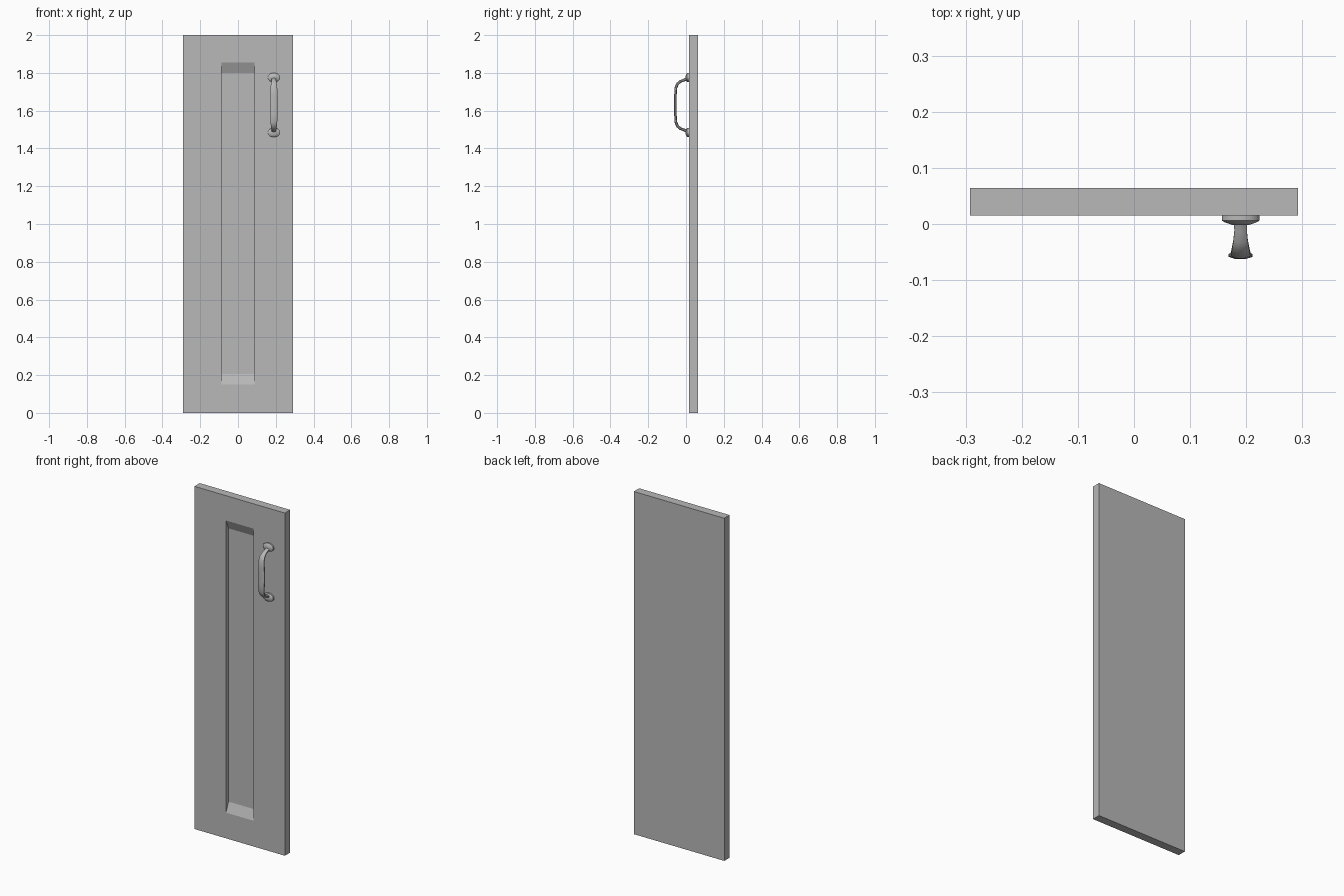
import bpy, bmesh
from math import sin, cos, pi
from mathutils import Vector

cube = bpy.data.objects.get("Cube")
if cube:
    bpy.data.objects.remove(cube, do_unlink=True)

grey = bpy.data.materials.new("plain grey")
grey.use_nodes = True
grey.diffuse_color = (0.48, 0.48, 0.48, 1)
grey.node_tree.nodes["Principled BSDF"].inputs["Base Color"].default_value = grey.diffuse_color


def loft(name, rings, smooth=False):
    """Join closed rings of points in order and cap both ends."""
    bm = bmesh.new()
    loops = [[bm.verts.new(p) for p in ring] for ring in rings]
    n = len(loops[0])
    for a, b in zip(loops, loops[1:]):
        for i in range(n):
            j = (i + 1) % n
            bm.faces.new((a[i], a[j], b[j], b[i]))
    bm.faces.new(loops[0])
    bm.faces.new(loops[-1])
    bmesh.ops.recalc_face_normals(bm, faces=bm.faces)
    mesh = bpy.data.meshes.new(name)
    bm.to_mesh(mesh)
    bm.free()
    mesh.materials.append(grey)
    obj = bpy.data.objects.new(name, mesh)
    bpy.context.collection.objects.link(obj)
    if smooth:
        bpy.ops.object.select_all(action='DESELECT')
        obj.select_set(True)
        bpy.context.view_layer.objects.active = obj
        bpy.ops.object.shade_smooth_by_angle(angle=0.6)
    return obj


def rectangle(half_width, y, low, high):
    return [(-half_width, y, low), (half_width, y, low),
            (half_width, y, high), (-half_width, y, high)]


def ellipse(centre, u, v, sides):
    return [centre + u * cos(2 * pi * (i + .5) / sides) + v * sin(2 * pi * (i + .5) / sides)
            for i in range(sides)]


# Door slab with a recessed panel that has sloping ends
FRONT, BACK = 0.015, 0.064
loft("door_panel", [
    rectangle(0.292, BACK, 0, 2),
    rectangle(0.292, FRONT, 0, 2),
    rectangle(0.088, FRONT, 0.15, 1.855),
    rectangle(0.088, FRONT + 0.024, 0.205, 1.80),
])

# Pull handle: y, height from middle, half width, half thickness
HX, HZ = 0.19, 1.63
half = [(0.005, 0.138, 0.013, 0.009), (-0.012, 0.131, 0.012, 0.008),
        (-0.030, 0.125, 0.014, 0.008), (-0.045, 0.112, 0.017, 0.008),
        (-0.054, 0.090, 0.019, 0.008), (-0.056, 0.050, 0.022, 0.007),
        (-0.056, 0.0, 0.023, 0.007)]
path = half + [(y, -z, w, t) for y, z, w, t in reversed(half[:-1])]
points = [Vector((HX, y, HZ + z)) for y, z, w, t in path]
rings = []
for i, (y, z, w, t) in enumerate(path):
    along = (points[min(i + 1, len(path) - 1)] - points[max(i - 1, 0)]).normalized()
    across = Vector((1, 0, 0))
    rings.append(ellipse(points[i], across * w, along.cross(across) * t, 8))
loft("pull_handle", rings, smooth=True)

# Oval mounting plates at both ends of the handle
for name, side in (("upper_mount", 1), ("lower_mount", -1)):
    stages = [(FRONT, 1.0), (0.006, 1.0), (0.003, 0.85), (-0.002, 0.42)]
    loft(name, [ellipse(Vector((HX, y, HZ + side * 0.146)),
                        Vector((0.034 * s, 0, 0)), Vector((0, 0, 0.024 * s)), 16)
                for y, s in stages], smooth=True)
